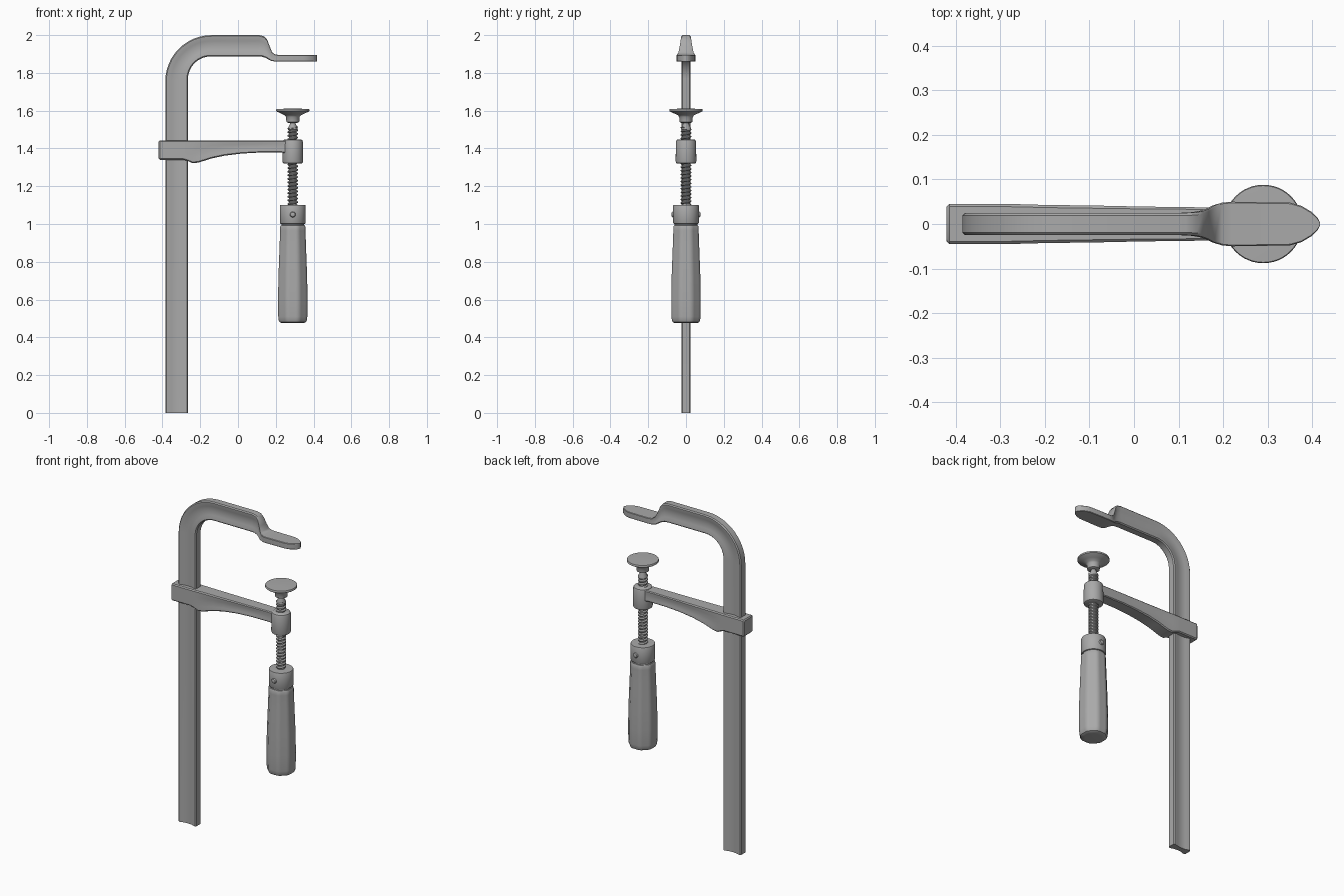
import bpy, bmesh
from math import pi, sin, cos, radians
from mathutils import Vector

if "Cube" in bpy.data.objects:
    bpy.data.objects.remove(bpy.data.objects["Cube"])

steel = bpy.data.materials.new("grey steel")
steel.use_nodes = True
GREY = (0.4, 0.4, 0.4, 1)
steel.diffuse_color = GREY
steel.node_tree.nodes["Principled BSDF"].inputs["Base Color"].default_value = GREY

SCREW_X = 0.29


def loft(name, rings, angle=35):
    """Skin a list of equal-length closed rings and cap both ends."""
    bm = bmesh.new()
    rows = [[bm.verts.new(p) for p in ring] for ring in rings]
    n = len(rows[0])
    for a, b in zip(rows, rows[1:]):
        for i in range(n):
            j = (i + 1) % n
            bm.faces.new((a[i], a[j], b[j], b[i]))
    bm.faces.new(rows[0])
    bm.faces.new(rows[-1])
    bmesh.ops.recalc_face_normals(bm, faces=bm.faces)
    mesh = bpy.data.meshes.new(name)
    bm.to_mesh(mesh)
    bm.free()
    mesh.materials.append(steel)
    obj = bpy.data.objects.new(name, mesh)
    bpy.context.collection.objects.link(obj)
    bpy.ops.object.select_all(action='DESELECT')
    obj.select_set(True)
    bpy.context.view_layer.objects.active = obj
    bpy.ops.object.shade_smooth_by_angle(angle=radians(angle))
    return obj


def bar_ring(outer, inner, w, dish):
    """Bar section between two (x, z) points, with chamfers and dished sides."""
    o, i = Vector((outer[0], 0, outer[1])), Vector((inner[0], 0, inner[1]))
    mid, h = (o + i) / 2, (o - i).length / 2
    d = (o - i).normalized()
    c = min(0.006, 0.15 * h, 0.3 * w)
    side = [(h, w - c), (h - c, w), (0.78 * h, w), (0.45 * h, w - 0.75 * dish), (0, w - dish)]
    side += [(-u, v) for u, v in reversed(side[:-1])]
    loop = side + [(u, -v) for u, v in reversed(side)]
    return [mid + d * u + Vector((0, v, 0)) for u, v in loop]


def turned(name, profile, sides=40, shape=lambda a: 1, angle=35):
    """Lathe (radius, z) points about the screw axis."""
    angles = [2 * pi * k / sides for k in range(sides)]
    return loft(name, [[(SCREW_X + r * shape(a) * cos(a), r * shape(a) * sin(a), z)
                        for a in angles] for r, z in profile], angle)


# Fixed rail: straight bar, bend, top arm and flattened jaw
W, DISH = 0.025, 0.009
rail = [((-0.385, 0), (-0.265, 0), W, DISH)]
for k in range(13):
    a = pi - pi / 2 * k / 12
    ro, ri = 0.245, 0.125 - 0.008 * k / 12
    rail.append(((-0.14 + ro * cos(a), 1.755 + ro * sin(a)),
                 (-0.14 + ri * cos(a), 1.77 + ri * sin(a)), W, DISH))
rail += [
    ((0.115, 2.0), (0.10, 1.887), W, DISH),
    ((0.14, 1.993), (0.125, 1.886), 0.026, 0.008),
    ((0.155, 1.975), (0.145, 1.880), 0.029, 0.006),
    ((0.168, 1.94), (0.16, 1.872), 0.034, 0.004),
    ((0.18, 1.91), (0.175, 1.864), 0.041, 0.002),
    ((0.197, 1.897), (0.197, 1.86), 0.048, 0),
    ((0.22, 1.895), (0.22, 1.86), 0.05, 0),
    ((0.35, 1.895), (0.35, 1.86), 0.048, 0),
    ((0.375, 1.895), (0.375, 1.86), 0.041, 0),
    ((0.397, 1.895), (0.397, 1.86), 0.028, 0),
    ((0.411, 1.895), (0.411, 1.86), 0.015, 0),
    ((0.417, 1.894), (0.417, 1.861), 0.004, 0),
]
loft("rail_and_fixed_jaw", [bar_ring(*s) for s in rail])

# Sliding arm: head around the rail, tapering to the screw boss
arm = [(-0.42, 1.436, 1.346, 0.039, 0), (-0.414, 1.442, 1.340, 0.045, 0),
       (-0.29, 1.442, 1.340, 0.045, 0), (-0.265, 1.442, 1.333, 0.0445, 0),
       (-0.24, 1.442, 1.322, 0.044, 0.001), (-0.21, 1.442, 1.325, 0.043, 0.002),
       (-0.14, 1.442, 1.347, 0.042, 0.004), (-0.07, 1.442, 1.362, 0.041, 0.004),
       (0.02, 1.442, 1.373, 0.039, 0.004), (0.11, 1.442, 1.378, 0.038, 0.004),
       (0.23, 1.442, 1.378, 0.036, 0.002), (0.28, 1.442, 1.37, 0.036, 0)]
loft("sliding_arm", [bar_ring((x, t), (x, b), w, d) for x, t, b, w, d in arm])
turned("screw_boss", [(0.046, 1.32), (0.052, 1.323), (0.055, 1.332), (0.053, 1.436),
                      (0.050, 1.444), (0.044, 1.448)])

# Threaded spindle: rings sheared into a helix
PITCH, SIDES, TURNS = 0.019, 24, 22
threads = []
for k in range(TURNS * 4):
    r = (0.021, 0.021, 0.028, 0.028)[k % 4]
    threads.append([(SCREW_X + r * cos(a), r * sin(a), 1.085 + PITCH * (k / 4 + a / (2 * pi)))
                    for a in (2 * pi * s / SIDES for s in range(SIDES))])
# Close the helical seam by stepping the last column one turn up
bm_rows = [[row[s] for row in threads] for s in range(SIDES)]
bm = bmesh.new()
cols = [[bm.verts.new(p) for p in col] for col in bm_rows]
for s in range(SIDES):
    last = s == SIDES - 1
    nxt, step = cols[(s + 1) % SIDES], 4 if last else 0
    for k in range(len(threads) - 1 - step):
        bm.faces.new((cols[s][k], nxt[k + step], nxt[k + 1 + step], cols[s][k + 1]))
bmesh.ops.recalc_face_normals(bm, faces=bm.faces)
mesh = bpy.data.meshes.new("threaded_spindle")
bm.to_mesh(mesh)
bm.free()
mesh.materials.append(steel)
bpy.context.collection.objects.link(bpy.data.objects.new("threaded_spindle", mesh))

# Spindle tip and swivel pressure pad
turned("spindle_tip", [(0.020, 1.08), (0.020, 1.495), (0.026, 1.50), (0.026, 1.508),
                       (0.015, 1.53), (0.015, 1.55)])
turned("pressure_pad", [(0.026, 1.536), (0.034, 1.54), (0.036, 1.567), (0.042, 1.575),
                        (0.060, 1.584), (0.084, 1.595), (0.088, 1.598), (0.088, 1.606),
                        (0.086, 1.609), (0.02, 1.611)], 48)

# Handle collar with cross pin
turned("handle_collar", [(0.060, 0.985), (0.060, 1.0), (0.066, 1.002), (0.068, 1.006),
                         (0.068, 1.096), (0.066, 1.100), (0.02, 1.101)], 48)
pin = [(-0.077, 0.006), (-0.075, 0.012), (-0.07, 0.015)]
pin += [(-y, r) for y, r in reversed(pin)]
loft("collar_pin", [[(SCREW_X + r * cos(2 * pi * k / 20), y, 1.05 + r * sin(2 * pi * k / 20))
                     for k in range(20)] for y, r in pin])


# Grip: octagon with softened corners
def octagon(a):
    local = (a + pi / 8) % (pi / 4) - pi / 8
    return min(1 / cos(local), 1.045)


turned("grip", [(0.045, 0.475), (0.060, 0.476), (0.070, 0.481), (0.075, 0.492),
                (0.077, 0.51), (0.078, 0.60), (0.076, 0.72), (0.070, 0.88), (0.067, 0.965),
                (0.067, 0.985), (0.063, 0.993), (0.052, 0.995)], 64, octagon)
